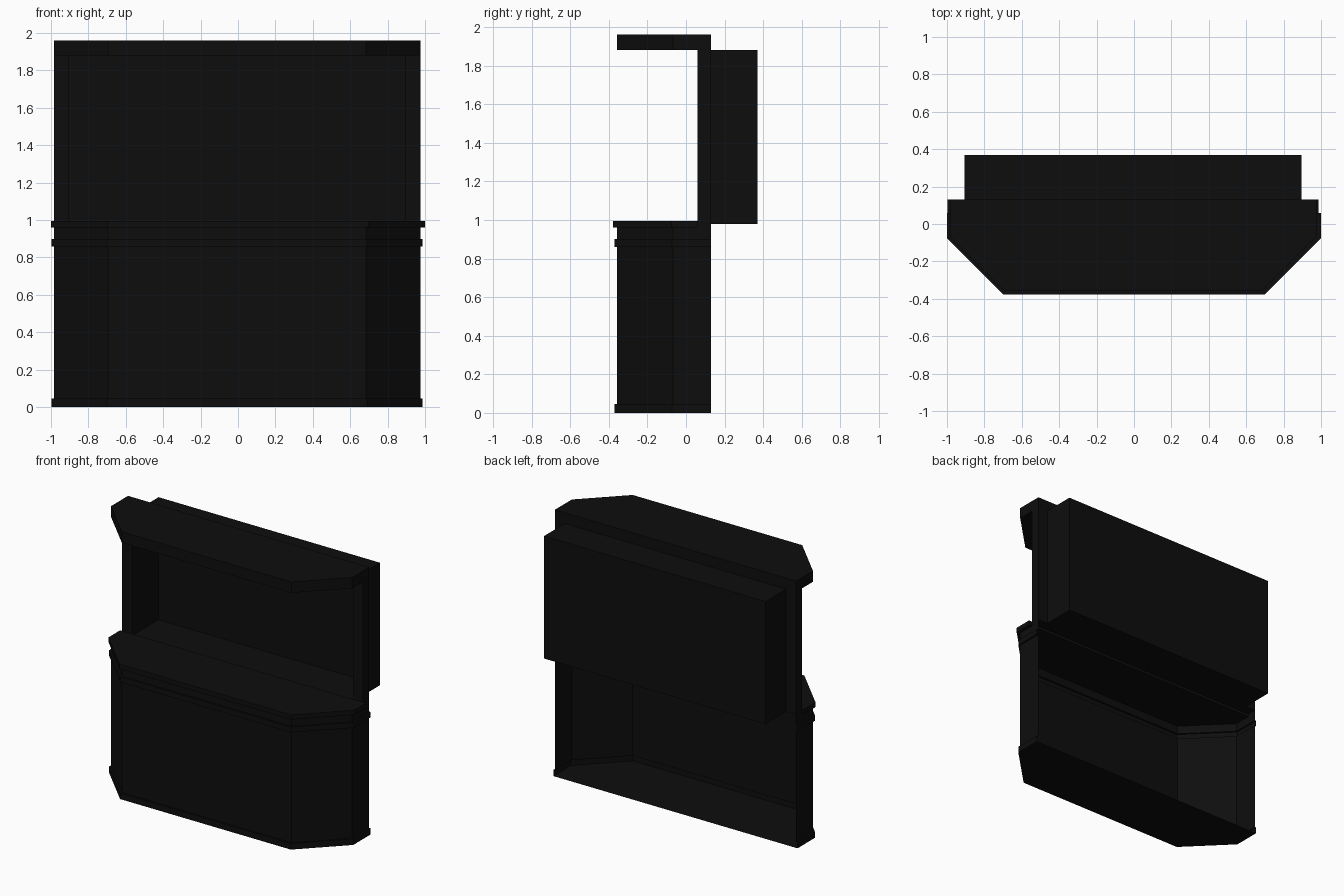
import bpy, bmesh

if "Cube" in bpy.data.objects:
    bpy.data.objects.remove(bpy.data.objects["Cube"])

BACK, RECESS, CX = 0.13, 0.06, -0.005   # rear of the base, front of the display, body centre

black = bpy.data.materials.new("black paint")
black.diffuse_color = (0.0043, 0.0043, 0.0043, 1)
black.use_nodes = True
black.node_tree.nodes["Principled BSDF"].inputs["Base Color"].default_value = black.diffuse_color


def outline(d=0.0, back=BACK, cx=CX):
    """Open plan outline with 45 degree front corners, pushed out by d."""
    hw, front, k = 0.98 + d, -0.358 - d, d * 0.414
    side_y, front_x = -0.067 - k, 0.689 + k
    half = [(hw, back), (hw, side_y), (front_x, front)]
    return [(cx - x, y) for x, y in half] + [(cx + x, y) for x, y in reversed(half)]


def finish(name, bm):
    me = bpy.data.meshes.new(name)
    bm.normal_update()
    bm.to_mesh(me)
    bm.free()
    me.materials.append(black)
    ob = bpy.data.objects.new(name, me)
    bpy.context.collection.objects.link(ob)
    return ob


def slab(name, pts, z0, z1):
    """Solid plate from a plan outline."""
    bm = bmesh.new()
    low = [bm.verts.new((x, y, z0)) for x, y in pts]
    top = [bm.verts.new((x, y, z1)) for x, y in pts]
    bm.faces.new(low[::-1])
    bm.faces.new(top)
    n = len(pts)
    for i in range(n):
        j = (i + 1) % n
        bm.faces.new((low[i], low[j], top[j], top[i]))
    return finish(name, bm)


def rect(x0, x1, y0, y1):
    return [(x0, y0), (x1, y0), (x1, y1), (x0, y1)]


# Counter base: thin sheet with stepped trims, open at the rear, closed floor
T = 0.0125
profile = [(T, 0), (T, 0.045), (0, 0.045), (0, 0.86), (T, 0.86),
           (T, 0.90), (0, 0.90), (0, 0.98)]
bm = bmesh.new()
rows = [[bm.verts.new((x, y, z)) for x, y in outline(d)] for d, z in profile]
for a, b in zip(rows, rows[1:]):
    for i in range(5):
        bm.faces.new((a[i], a[i + 1], b[i + 1], b[i]))
bm.faces.new(rows[0][::-1])
finish("counter_base", bm)

# Counter top, stopping at the display recess
slab("counter_top", outline(0.02, RECESS, 0.0), 0.96, 0.995)

# Canopy with the same plan
slab("canopy", outline(), 1.88, 1.96)

# Side posts carrying the canopy
for side, x0, x1 in (("left", -0.985, -0.905), ("right", 0.895, 0.975)):
    slab(side + "_post", rect(x0, x1, RECESS, BACK), 0.98, 1.88)

# Display recess: thin box open at the front
box = slab("display_recess", rect(-0.905, 0.895, RECESS, 0.37), 0.98, 1.88)
bm = bmesh.new()
bm.from_mesh(box.data)
bm.normal_update()
bmesh.ops.delete(bm, geom=[f for f in bm.faces if f.normal.y < -0.9], context='FACES_ONLY')
bm.to_mesh(box.data)
bm.free()
